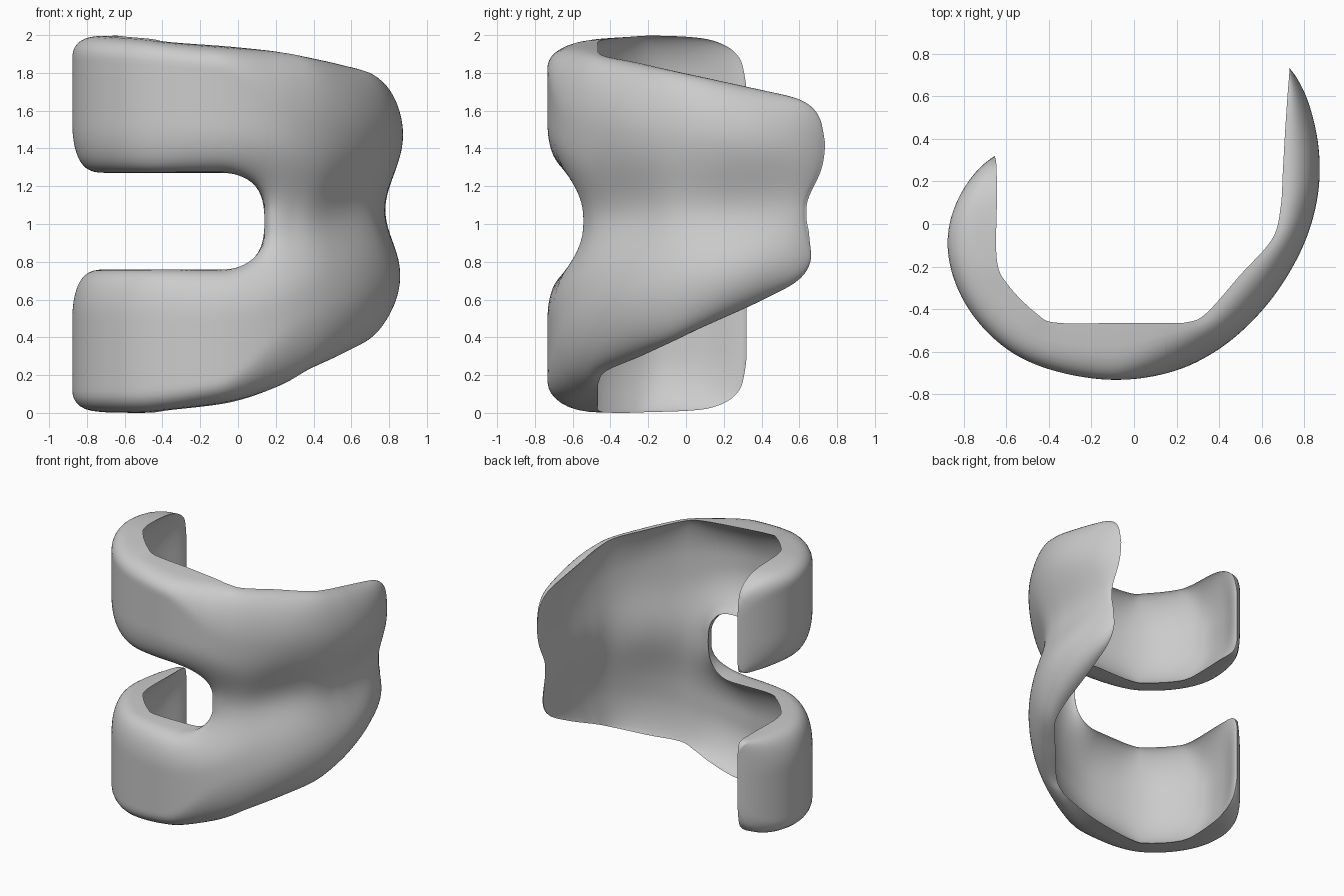
import bpy, bmesh, math
from mathutils import Vector

if "Cube" in bpy.data.objects:
    bpy.data.objects.remove(bpy.data.objects["Cube"], do_unlink=True)

# Stations along the band: inner rim x, y, outer x, y, bottom z, top z
STATIONS = [
    (-.655, .32, -.655, .32, .18, 1.82), (-.647, .27, -.73, .27, .1, 1.9),
    (-.645, .12, -.84, .12, .01, 1.99), (-.645, -.17, -.9, -.1, .005, 2),
    (-.59, -.29, -.82, -.37, 0, 1.992), (-.46, -.42, -.63, -.585, 0, 1.98),
    (-.36, -.465, -.42, -.69, .01, 1.965), (-.05, -.465, -.1, -.75, .05, 1.938),
    (.14, -.465, .17, -.707, .115, 1.92), (.25, -.462, .33, -.638, .16, 1.905),
    (.34, -.42, .48, -.54, .22, 1.89), (.5, -.24, .67, -.35, .3, 1.85),
    (.65, -.07, .81, -.11, .38, 1.81), (.69, .08, .875, .1, .45, 1.78),
    (.7, .24, .892, .27, .52, 1.745), (.71, .42, .88, .43, .6, 1.705),
    (.722, .6, .83, .6, .69, 1.665), (.73, .7, .77, .7, .78, 1.59),
    (.732, .738, .732, .738, .96, 1.43),
]
LAST = len(STATIONS) - 1
SLOT_STATION = 8                 # station where the slot ends
SLOT_X, SLOT_Z, SLOT_H, SLOT_R = .14, 1.015, .255, .2
SUB, ROWS = 12, 32


def smooth(a, b, x):
    t = min(max((x - a) / (b - a), 0), 1)
    return t * t * (3 - 2 * t)


def station_row(i):
    """Station values, continued by reflection past both ends."""
    if 0 <= i <= LAST:
        return STATIONS[i]
    end, near = (0, 1) if i < 0 else (LAST, LAST - 1)
    return [2 * e - n for e, n in zip(STATIONS[end], STATIONS[near])]


def arm_corner(k):
    """Rounding of the free ends of the two arms."""
    c = max(0, 1 - k / 1.4)
    return .12 * (1 - math.sqrt(1 - c * c))


def station(k):
    """Rim through the stations; outer skin and edges as a smoother spline."""
    i = min(int(k), LAST - 1)
    t = k - i
    rows = list(zip(*(station_row(i + j) for j in (-1, 0, 1, 2))))
    rim = [b + .5 * t * (c - a + t * (2*a - 5*b + 4*c - d + t * (3*(b - c) + d - a)))
           for a, b, c, d in rows[:2]]
    ox, oy, bottom, top = [
        (a * (1 - t)**3 + b * (3*t**3 - 6*t*t + 4)
         + c * (1 + 3*t + 3*t*t - 3*t**3) + d * t**3) / 6 for a, b, c, d in rows[2:]]
    return rim + [ox, oy, bottom + arm_corner(k), top - arm_corner(k)]


def rounding(d, radius, power):
    """Rise from 0 at an edge to 1 at the given distance from it."""
    t = 1 - min(max(d / radius, 0), 1)
    return (1 - t * t) ** power


def slot_half_height(k, x):
    if k >= SLOT_STATION:
        return 0
    t = max(0, 1 - (SLOT_X - x) / .22)
    return SLOT_H * max(0, 1 - t ** 2.5) ** .4 + arm_corner(k)


def slot_distance(x, z):
    qx = x - (SLOT_X - SLOT_R)
    qz = abs(z - SLOT_Z) - (SLOT_H - SLOT_R)
    return math.hypot(max(qx, 0), max(qz, 0)) + min(max(qx, qz), 0) - SLOT_R


def skin_shares(x, z, bottom, top, depth):
    """Positions of the dished inner skin and the rounded outer skin in the wall."""
    right = smooth(-.05, .3, x)
    edge, slot = min(z - bottom, top - z), slot_distance(x, z)
    centre = SLOT_Z + .06 * smooth(.2, .6, x)
    waist = 1 - .58 * right * math.exp(-((z - centre) / .25) ** 2)
    outer = (rounding(edge, .11 + .25 * right, .26 + .18 * right)
             * rounding(slot, .26, .23 + .22 * right) * waist)
    # Nearly even wall thickness away from the rims
    hollow = depth ** 2 / (depth ** 2 + .22 ** 2)
    dish = hollow * rounding(edge, .3, .7) * rounding(slot, .3, .7) * waist ** 1.5
    return min(dish, outer * .8), outer


def columns():
    """Column positions, closer together at the ends and at the slot end."""
    for i in range(LAST):
        for j in range(SUB):
            t = j / SUB
            if i == 0:
                t = 1 - math.cos(t * math.pi / 2)
            elif i in (SLOT_STATION - 1, LAST - 1):
                t = math.sin(t * math.pi / 2)
            yield i + t
    yield LAST


def build_half(bm, upper):
    """Inner and outer skin of the upper or lower half of the band."""
    skins = ([], [])
    for k in columns():
        ix, iy, ox, oy, bottom, top = station(k)
        depth = math.hypot(ox - ix, oy - iy)
        gap = slot_half_height(k, ix)
        middle = SLOT_Z + .15 * smooth(12, LAST, k)
        edge, inner_edge = (top, middle + gap) if upper else (bottom, middle - gap)
        cols = ([], [])
        for r in range(ROWS + 1):
            z = edge + (inner_edge - edge) * (1 - math.cos(math.pi * r / ROWS)) / 2
            on_edge = r == 0 or (r == ROWS and k <= SLOT_STATION)
            shares = (0, 0) if on_edge else skin_shares(ix, z, bottom, top, depth)
            # Hollow in the rear end of the wide side
            notch = .1 * math.exp(-((z - 1.08) / .17) ** 2) + .045 * smooth(1.1, .85, z)
            shift = min(notch, .1) * smooth(14, LAST, k)
            inner, outer = Vector((ix, iy - shift, z)), Vector((ox, oy - shift, z))
            for col, share in zip(cols, shares):
                col.append(bm.verts.new(inner.lerp(outer, share)))
        for skin, col in zip(skins, cols):
            skin.append(col)
    for skin in skins:
        for a, b in zip(skin, skin[1:]):
            for r in range(ROWS):
                bm.faces.new((a[r], b[r], b[r + 1], a[r + 1]))


# Open band with a slot on one side
bm = bmesh.new()
build_half(bm, True)
build_half(bm, False)
bmesh.ops.remove_doubles(bm, verts=bm.verts, dist=.0001)
bmesh.ops.recalc_face_normals(bm, faces=bm.faces)
mesh = bpy.data.meshes.new("slotted_band")
bm.to_mesh(mesh)
bm.free()
band = bpy.data.objects.new("slotted_band", mesh)
bpy.context.collection.objects.link(band)

# Plain grey
grey = bpy.data.materials.new("plain_grey")
grey.use_nodes = True
color = (.6, .6, .6, 1)
grey.diffuse_color = color
grey.node_tree.nodes["Principled BSDF"].inputs["Base Color"].default_value = color
mesh.materials.append(grey)

bpy.ops.object.select_all(action='DESELECT')
band.select_set(True)
bpy.context.view_layer.objects.active = band
bpy.ops.object.shade_smooth_by_angle(angle=math.radians(50))
